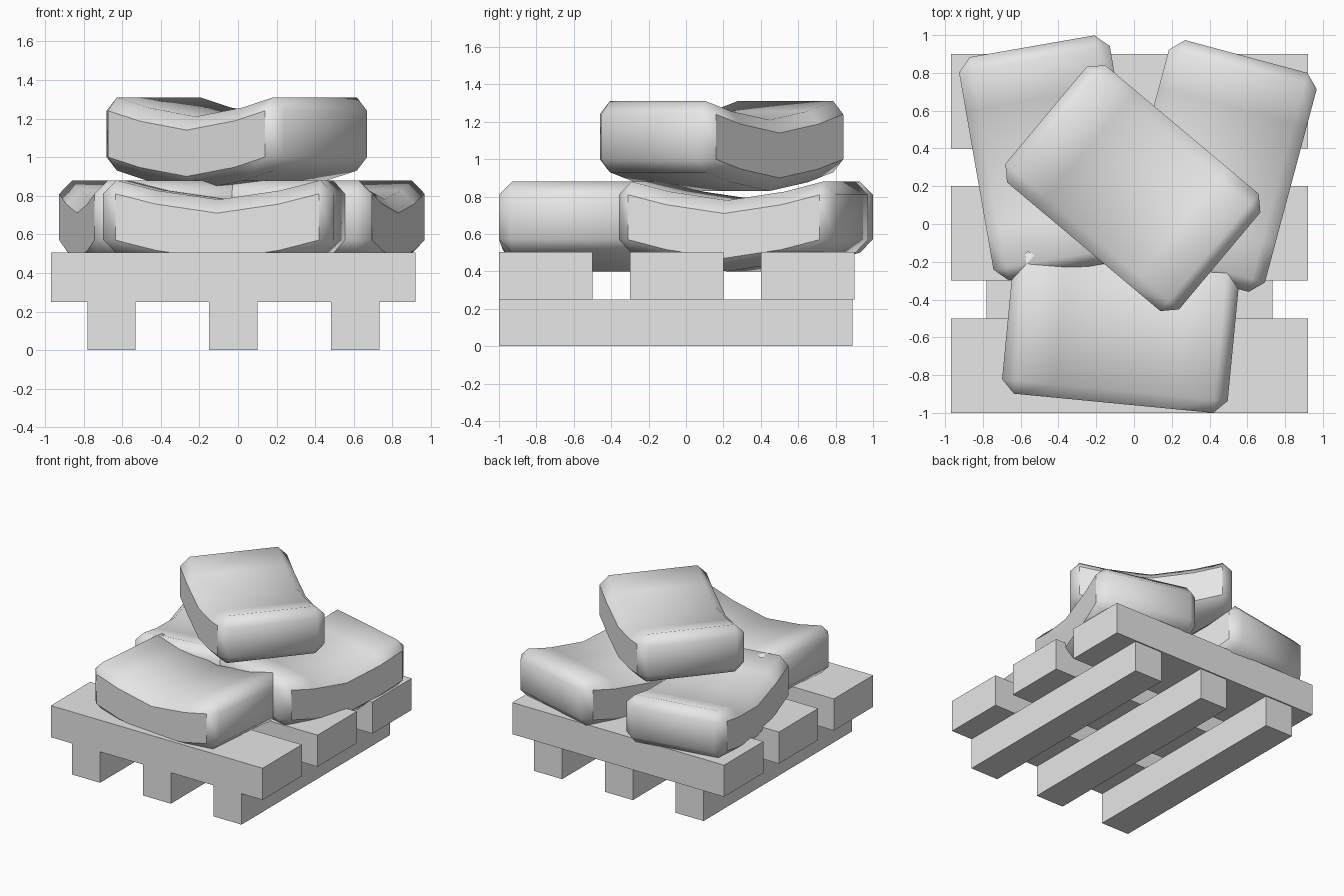
import bpy
import bmesh
import math
from mathutils import Matrix, Vector

cube = bpy.data.objects.get("Cube")
if cube:
    bpy.data.objects.remove(cube, do_unlink=True)

grey = bpy.data.materials.new("plain_grey")
grey.use_nodes = True
grey.diffuse_color = (0.8, 0.8, 0.8, 1)
grey.node_tree.nodes["Principled BSDF"].inputs["Base Color"].default_value = grey.diffuse_color


def finish(bm, name):
    mesh = bpy.data.meshes.new(name)
    bm.to_mesh(mesh)
    bm.free()
    mesh.materials.append(grey)
    obj = bpy.data.objects.new(name, mesh)
    bpy.context.collection.objects.link(obj)
    return obj


def box(bm, size):
    bmesh.ops.create_cube(bm, size=1, matrix=Matrix.Diagonal((*size, 1)))


def beam(name, size, location):
    bm = bmesh.new()
    box(bm, size)
    finish(bm, name).location = location


# Pallet: three runners along y under three wide planks along x
for i in range(3):
    beam(f"runner_{i + 1}", (0.25, 1.89, 0.25), (-0.655 + 0.631 * i, -0.055, 0.125))
    beam(f"plank_{i + 1}", (1.89, 0.5, 0.255), (-0.025, -0.75 + 0.7 * i, 0.3775))

# Bag: chamfered box, bent downwards in the middle of its length
LENGTH, WIDTH, HEIGHT, CHAMFER, SAG = 1.2, 0.81, 0.38, 0.07, 0.1
HALF = LENGTH / 2 - CHAMFER


def bag(name, location, angle):
    bm = bmesh.new()
    box(bm, (LENGTH, WIDTH, HEIGHT))
    bmesh.ops.bevel(bm, geom=bm.edges[:], offset=CHAMFER, segments=1, affect='EDGES')
    for x in (-0.32, 0, 0.32):
        bmesh.ops.bisect_plane(bm, geom=bm.verts[:] + bm.edges[:] + bm.faces[:],
                               plane_co=Vector((x, 0, 0)), plane_no=Vector((1, 0, 0)))
    for v in bm.verts:
        v.co.z -= SAG * (1 - min(1, abs(v.co.x) / HALF) ** 1.5)
    bm.normal_update()
    # Smooth all over, with crisp borders around the two flat long sides
    for f in bm.faces:
        f.smooth = True
    for e in bm.edges:
        flat = [abs(f.normal.y) > 0.95 for f in e.link_faces]
        e.smooth = all(flat) or not any(flat)
    obj = finish(bm, name)
    obj.location = location
    obj.rotation_euler.z = math.radians(angle)


bag("front_bag", (-0.069, -0.546, 0.69), -5.5)
bag("back_right_bag", (-0.436, 0.35, 0.69), 99.9)
bag("back_left_bag", (0.439, 0.307, 0.69), 75)
bag("top_bag", (-0.006, 0.19, 1.12), -40)
